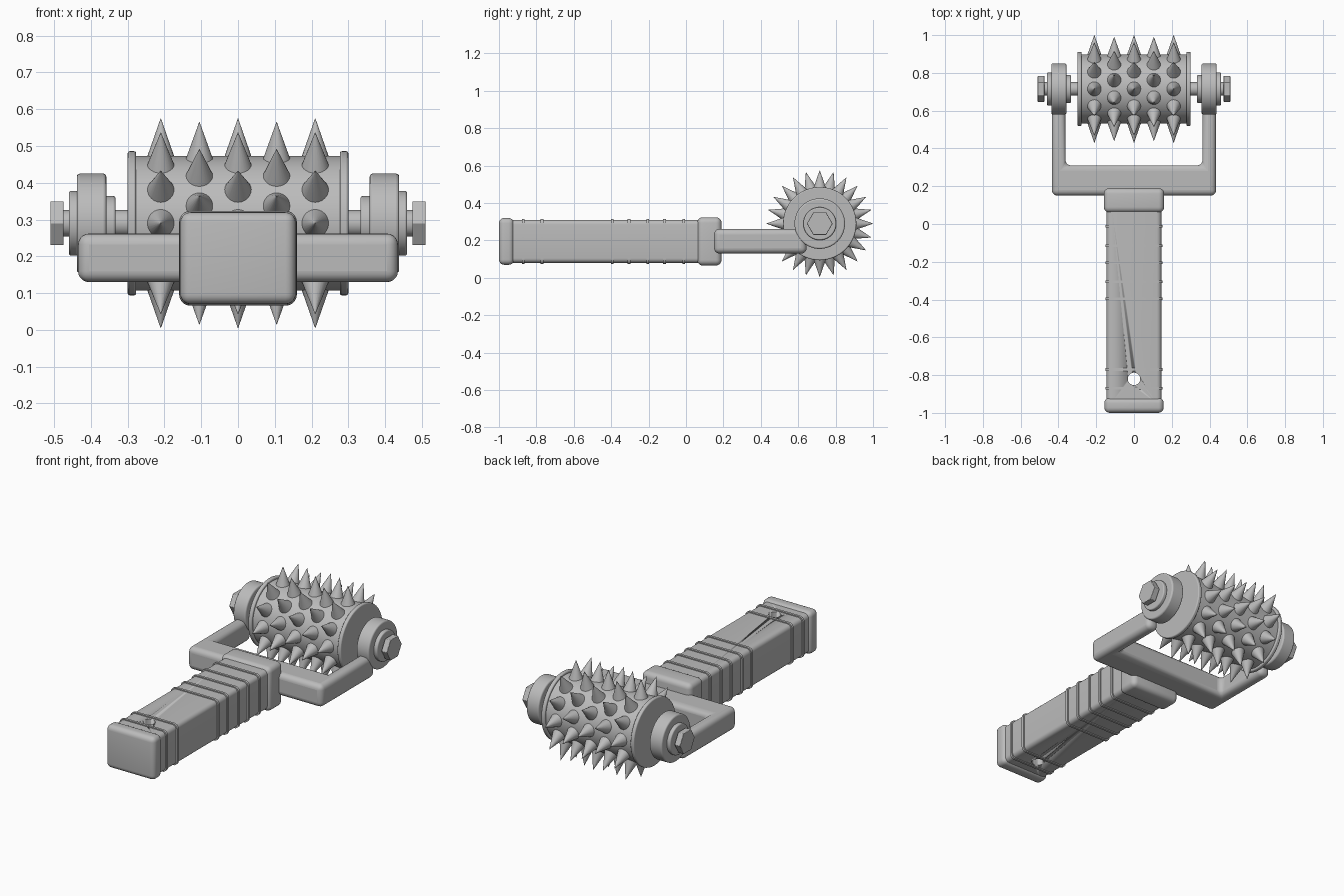
import bpy, bmesh, math
from mathutils import Matrix, Vector

cube = bpy.data.objects.get("Cube")
if cube:
    bpy.data.objects.remove(cube, do_unlink=True)

grey = bpy.data.materials.new("plain grey")
grey.use_nodes = True
COLOUR = (0.5, 0.5, 0.5, 1)
grey.diffuse_color = COLOUR
grey.node_tree.nodes["Principled BSDF"].inputs["Base Color"].default_value = COLOUR

AXIS_Y, AXIS_Z = 0.715, 0.29   # roller axle
GRIP_Z = 0.195                 # handle centre line


def finish(name, bm, smooth=True):
    bmesh.ops.recalc_face_normals(bm, faces=bm.faces)
    mesh = bpy.data.meshes.new(name)
    bm.to_mesh(mesh)
    bm.free()
    mesh.materials.append(grey)
    obj = bpy.data.objects.new(name, mesh)
    bpy.context.collection.objects.link(obj)
    if smooth:
        bpy.ops.object.select_all(action='DESELECT')
        obj.select_set(True)
        bpy.context.view_layer.objects.active = obj
        bpy.ops.object.shade_smooth_by_angle(angle=math.radians(35))
    return obj


def add_bevel(obj, width, segments=4):
    mod = obj.modifiers.new("rounding", 'BEVEL')
    mod.width, mod.segments = width, segments
    mod.limit_method = 'ANGLE'
    mod.angle_limit = math.radians(40)


def grip_block(name, y0, y1, half_x, half_z, radius, all_edges=False):
    """Block along y, rounded on its long edges or all round."""
    bm = bmesh.new()
    bmesh.ops.create_cube(bm, size=1)
    bmesh.ops.scale(bm, vec=(2 * half_x, y1 - y0, 2 * half_z), verts=bm.verts)
    bmesh.ops.translate(bm, vec=(0, (y0 + y1) / 2, GRIP_Z), verts=bm.verts)
    edges = [e for e in bm.edges if all_edges or
             abs(e.verts[0].co.y - e.verts[1].co.y) > 1e-4]
    bmesh.ops.bevel(bm, geom=edges, offset=radius, segments=5, profile=0.5,
                    affect='EDGES')
    return finish(name, bm)


def disc(name, x0, x1, radius, sides=64, bevel=0.0):
    """Cylinder on the axle, from x0 to x1."""
    bm = bmesh.new()
    bmesh.ops.create_cone(bm, cap_ends=True, segments=sides, radius1=radius,
                          radius2=radius, depth=abs(x1 - x0))
    place = (Matrix.Translation(((x0 + x1) / 2, AXIS_Y, AXIS_Z))
             @ Matrix.Rotation(math.pi / 2, 4, 'Y'))
    bmesh.ops.transform(bm, matrix=place, verts=bm.verts)
    obj = finish(name, bm, smooth=sides > 6)
    if bevel:
        add_bevel(obj, bevel, 3)
    return obj


# Handle with a hanging hole
handle = grip_block("handle", -0.95, 0.10, 0.145, 0.115, 0.025)
bm = bmesh.new()
bmesh.ops.create_cone(bm, cap_ends=True, segments=32, radius1=0.033,
                      radius2=0.033, depth=0.5)
bmesh.ops.translate(bm, vec=(0, -0.82, GRIP_Z), verts=bm.verts)
cutter = finish("hole_cutter", bm)
cutter.hide_render = True
cutter.hide_set(True)
cut = handle.modifiers.new("hanging hole", 'BOOLEAN')
cut.operation, cut.solver, cut.object = 'DIFFERENCE', 'EXACT', cutter

# Handle end cap, collar and raised ribs
grip_block("handle_end_cap", -1.0, -0.92, 0.157, 0.125, 0.028, True)
grip_block("handle_collar", 0.06, 0.19, 0.16, 0.129, 0.03, True)
for i, y in enumerate((-0.87, -0.77, -0.395, -0.305, -0.205, -0.115, -0.012)):
    grip_block(f"handle_rib_{i + 1}", y - 0.007, y + 0.007, 0.152, 0.121, 0.028)

# Fork: U outline thickened upwards
bm = bmesh.new()
half = [(0.435, 0.15), (0.435, 0.645), (0.363, 0.645), (0.363, 0.31)]
outline = half + [(-x, y) for x, y in reversed(half)]
face = bm.faces.new([bm.verts.new((x, y, 0.13)) for x, y in outline])
top = bmesh.ops.extrude_face_region(bm, geom=[face])["geom"]
bmesh.ops.translate(bm, vec=(0, 0, 0.132),
                    verts=[v for v in top if isinstance(v, bmesh.types.BMVert)])
add_bevel(finish("fork", bm), 0.03, 5)

# Roller drum, axle and the stack of parts at each end
disc("roller_drum", -0.29, 0.29, 0.183)
disc("axle", -0.48, 0.48, 0.036, 32)
for side, s in (("left", 1), ("right", -1)):
    disc(f"{side}_flange", s * 0.277, s * 0.30, 0.196, bevel=0.006)
    disc(f"{side}_spacer", s * 0.333, s * 0.362, 0.074, bevel=0.006)
    disc(f"{side}_bearing_housing", s * 0.358, s * 0.438, 0.135, bevel=0.008)
    disc(f"{side}_washer", s * 0.435, s * 0.46, 0.088, bevel=0.006)
    disc(f"{side}_hex_bolt", s * 0.474, s * 0.51, 0.069, 6, 0.003)

# Spikes: five staggered rings of twelve
bm = bmesh.new()
for ring in range(5):
    for k in range(12):
        angle = math.radians(30 * k + 15 * (ring % 2))
        out = Vector((0, math.cos(angle), math.sin(angle)))
        centre = Vector(((ring - 2) * 0.105, AXIS_Y, AXIS_Z)) + out * 0.23
        place = (Matrix.Translation(centre)
                 @ out.to_track_quat('Z', 'Y').to_matrix().to_4x4())
        bmesh.ops.create_cone(bm, cap_ends=True, segments=24, radius1=0.039,
                              radius2=0.0005, depth=0.11, matrix=place)
finish("roller_spikes", bm)
